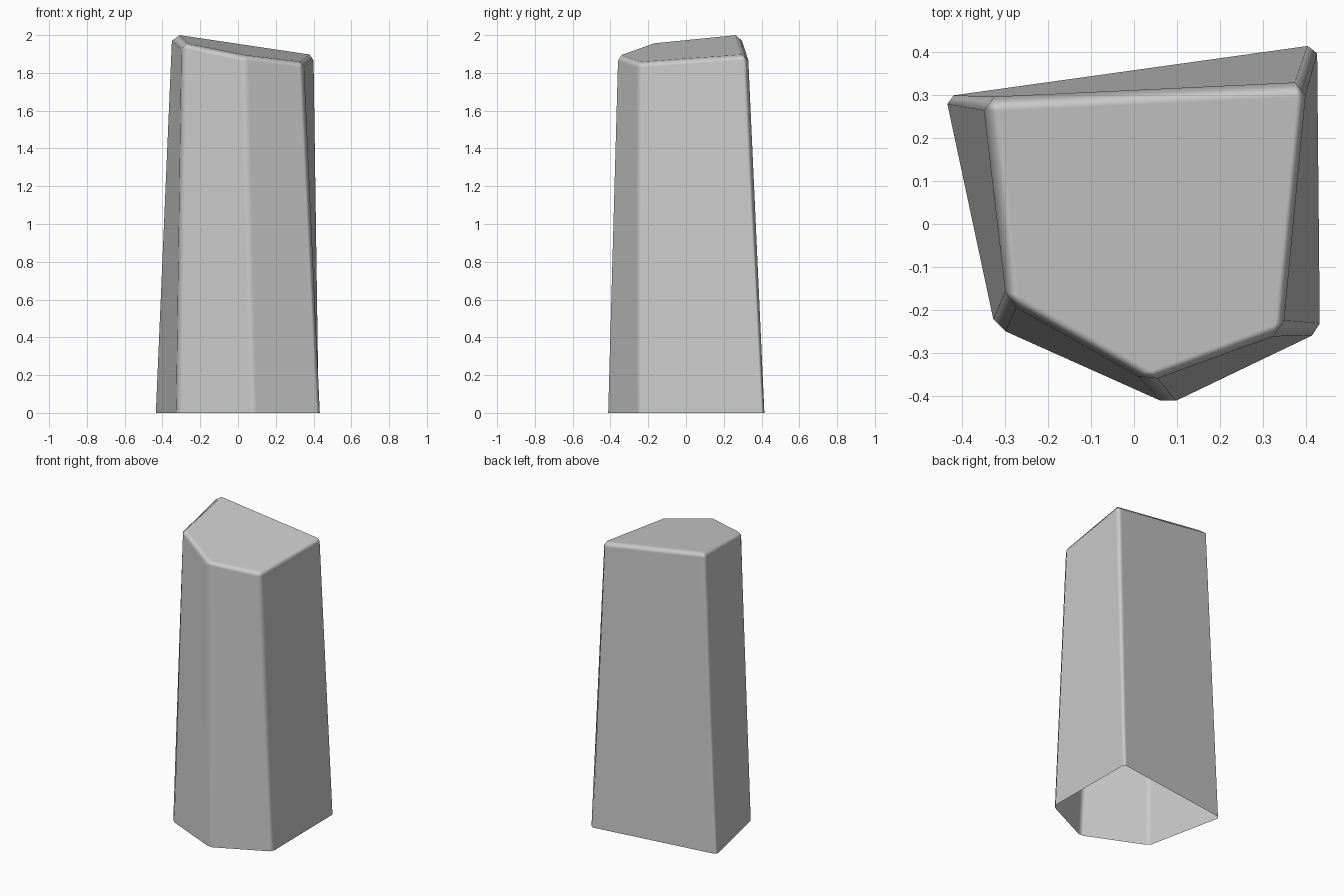
import bpy
import bmesh

cube = bpy.data.objects.get("Cube")
if cube:
    bpy.data.objects.remove(cube, do_unlink=True)


def make_material(name, colour):
    material = bpy.data.materials.new(name)
    material.use_nodes = True
    material.diffuse_color = colour
    material.node_tree.nodes["Principled BSDF"].inputs["Base Color"].default_value = colour
    return material


# Five chamfered corners, clockwise from above:
# two foot points, two shoulder points, one point of the sloping cap
corners = [
    [(-.435, .28), (-.42, .30), (-.35, .265), (-.325, .297), (-.308, .263)],
    [(.405, .415), (.427, .398), (.375, .33), (.40, .30), (.38, .295)],
    [(.433, -.232), (.415, -.26), (.35, -.225), (.325, -.262), (.328, -.235)],
    [(.098, -.412), (.062, -.412), (.055, -.36), (.01, -.355), (.04, -.342)],
    [(-.30, -.25), (-.328, -.222), (-.275, -.195), (-.30, -.158), (-.268, -.168)],
]


def cap_height(x, y):
    return 1.93 - .153 * x + .0856 * y


bm = bmesh.new()
foot, shoulder, cap = [], [], []
for foot_a, foot_b, shoulder_a, shoulder_b, tip in corners:
    top = cap_height(*tip)
    foot += [bm.verts.new((*p, 0)) for p in (foot_a, foot_b)]
    shoulder += [bm.verts.new((*p, top - .03)) for p in (shoulder_a, shoulder_b)]
    cap.append(bm.verts.new((*tip, top)))

# Tapering walls and narrow corner chamfers, open underneath
count = len(foot)
for i in range(count):
    j = (i + 1) % count
    bm.faces.new((foot[i], shoulder[i], shoulder[j], foot[j]))

# Bevelled rim and flat sloping cap
for k in range(len(cap)):
    n = (k + 1) % len(cap)
    a, b = shoulder[2 * k], shoulder[2 * k + 1]
    bm.faces.new((a, cap[k], b))
    bm.faces.new((b, cap[k], cap[n], shoulder[2 * n]))
bm.faces.new(reversed(cap))

mesh = bpy.data.meshes.new("stone_pillar")
bm.to_mesh(mesh)
bm.free()
mesh.materials.append(make_material("stone grey", (.6, .6, .6, 1)))
pillar = bpy.data.objects.new("stone_pillar", mesh)
bpy.context.collection.objects.link(pillar)

# Soft chamfers with the broad faces kept flat
mesh.shade_smooth()
weighted = pillar.modifiers.new("flat_broad_faces", "WEIGHTED_NORMAL")
weighted.weight = 100
